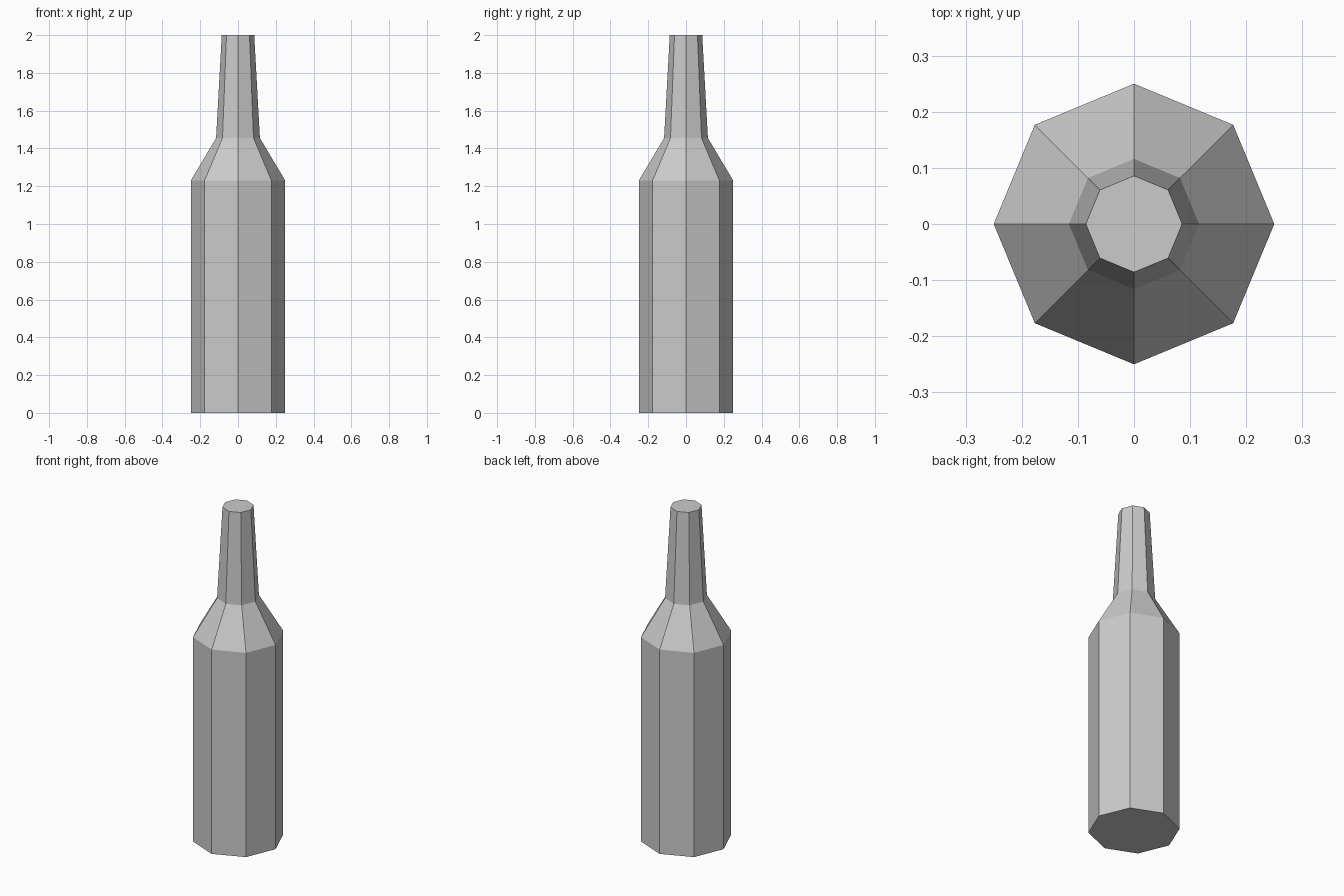
import bpy
import bmesh
from math import cos, sin, tau

if "Cube" in bpy.data.objects:
    bpy.data.objects.remove(bpy.data.objects["Cube"])

SIDES = 8


def lathe(name, profile, sides=SIDES):
    """Closed, flat-faced solid turned from (radius, height) points."""
    bm = bmesh.new()
    rings = [[bm.verts.new((r * cos(tau * i / sides), r * sin(tau * i / sides), z))
              for i in range(sides)] for r, z in profile]
    for low, high in zip(rings, rings[1:]):
        for i in range(sides):
            j = (i + 1) % sides
            bm.faces.new((low[i], low[j], high[j], high[i]))
    bm.faces.new(rings[0][::-1])
    bm.faces.new(rings[-1])
    mesh = bpy.data.meshes.new(name)
    bm.to_mesh(mesh)
    bm.free()
    obj = bpy.data.objects.new(name, mesh)
    bpy.context.collection.objects.link(obj)
    return obj


# Bottle: straight body, sloped shoulder, tapering neck
lathe("bottle", [(0.25, 0.0), (0.25, 1.23), (0.116, 1.455), (0.086, 2.0)])
